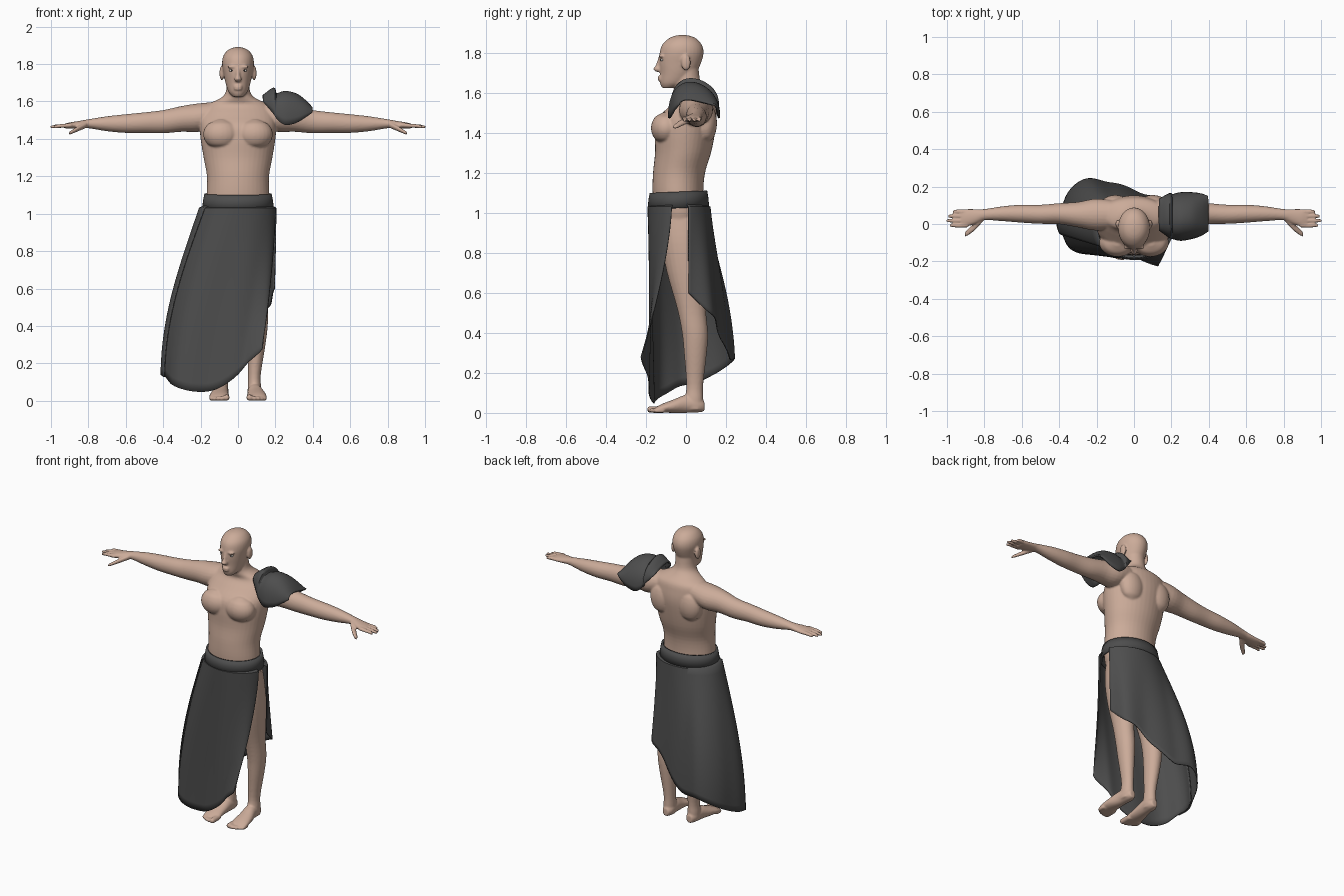
import bpy, bmesh
from math import sin, cos, pi, radians, sqrt

if "Cube" in bpy.data.objects:
    bpy.data.objects.remove(bpy.data.objects["Cube"])


def material(name, rgb):
    m = bpy.data.materials.new(name)
    m.use_nodes = True
    m.diffuse_color = (*rgb, 1)
    bsdf = m.node_tree.nodes["Principled BSDF"]
    bsdf.inputs["Base Color"].default_value = (*rgb, 1)
    bsdf.inputs["Roughness"].default_value = 0.8
    return m


skin = material("skin", (0.60, 0.41, 0.32))
cloth = material("charcoal_cloth", (0.075, 0.075, 0.075))
white = material("eye_white", (0.75, 0.72, 0.68))


def sample(keys, t):
    """Smooth curve through the keys, t from 0 to 1."""
    f = min(max(t, 0), 1) * (len(keys) - 1)
    i = min(int(f), len(keys) - 2)
    u = f - i
    a, b, c, d = (keys[min(max(i + k, 0), len(keys) - 1)] for k in (-1, 0, 1, 2))
    return [q + u / 2 * (r - p + u * (2 * p - 5 * q + 4 * r - s + u * (3 * (q - r) + s - p)))
            for p, q, r, s in zip(a, b, c, d)]


def grid(bm, rows, closed=False, caps=False):
    """Skin a list of point rows with quads."""
    vs = [[bm.verts.new(p) for p in row] for row in rows]
    n = len(vs[0])
    for lo, hi in zip(vs, vs[1:]):
        for j in range(n if closed else n - 1):
            k = (j + 1) % n
            bm.faces.new((lo[j], lo[k], hi[k], hi[j]))
    if caps:
        bm.faces.new(vs[0][::-1])
        bm.faces.new(vs[-1])


def loft(bm, axis, keys, side=1, n=24):
    """Closed form of ellipses along an axis: (place, centre, centre, radius, radius)."""
    rows = []
    steps = (len(keys) - 1) * 4
    for i in range(steps + 1):
        p, c1, c2, r1, r2 = sample(keys, i / steps)
        row = []
        for j in range(n):
            a = 2 * pi * j / n
            q = [c1 + r1 * cos(a), c2 + r2 * sin(a)]
            q.insert("xyz".index(axis), p)
            row.append((q[0] * side, q[1], q[2]))
        rows.append(row)
    grid(bm, rows, True, True)


def blob(bm, centre, radii, side=1):
    """Ellipsoid built from stacked rings."""
    x, y, z = centre
    keys = []
    for i in range(9):
        h = -0.98 + 1.96 * i / 8
        w = sqrt(1 - h * h)
        keys.append((z + radii[2] * h, x, y, radii[0] * w, radii[1] * w))
    loft(bm, "z", keys, side)


def finish(bm, name, mat, thickness=0):
    bmesh.ops.recalc_face_normals(bm, faces=bm.faces)
    mesh = bpy.data.meshes.new(name)
    bm.to_mesh(mesh)
    bm.free()
    mesh.materials.append(mat)
    ob = bpy.data.objects.new(name, mesh)
    bpy.context.collection.objects.link(ob)
    for o in bpy.context.selected_objects:
        o.select_set(False)
    ob.select_set(True)
    bpy.context.view_layer.objects.active = ob
    bpy.ops.object.shade_smooth_by_angle(angle=radians(50))
    if thickness:
        s = ob.modifiers.new("thickness", "SOLIDIFY")
        s.thickness, s.offset = thickness, 0
    return ob


# Torso and neck
bm = bmesh.new()
loft(bm, "z", [(.87, 0, -.02, .13, .1), (1, 0, -.03, .172, .125), (1.1, 0, -.04, .168, .127),
               (1.2, 0, -.035, .166, .13), (1.3, 0, -.015, .184, .14), (1.4, 0, -.005, .2, .15),
               (1.47, 0, .005, .205, .148), (1.53, 0, .03, .2, .118), (1.58, 0, .045, .17, .09),
               (1.62, 0, .02, .09, .075), (1.66, 0, .005, .063, .066), (1.74, 0, 0, .06, .062)], n=40)

# Head, nose and lips
loft(bm, "z", [(1.625, 0, -.088, .026, .03), (1.65, 0, -.06, .05, .07), (1.7, 0, -.04, .067, .09),
               (1.75, 0, -.03, .077, .105), (1.8, 0, -.022, .085, .11), (1.84, 0, -.02, .08, .1),
               (1.87, 0, -.018, .06, .073), (1.885, 0, -.018, .035, .043), (1.891, 0, -.018, .008, .01)], n=32)
loft(bm, "z", [(1.785, 0, -.128, .009, .008), (1.74, 0, -.138, .011, .014),
               (1.72, 0, -.142, .019, .022), (1.706, 0, -.135, .014, .014)])
for z in (1.667, 1.68):
    blob(bm, (0, -.13, z), (.024, .012, .007))

for s in (1, -1):
    # Chest, shoulder blade, brow and ear
    blob(bm, (.088, -.1, 1.425), (.098, .075, .08), s)
    blob(bm, (.1, .1, 1.45), (.08, .055, .1), s)
    blob(bm, (.034, -.124, 1.785), (.026, .012, .007), s)
    blob(bm, (.087, .0, 1.752), (.012, .024, .04), s)

    # Arm and palm
    loft(bm, "x", [(.08, .05, 1.54, .07, .06), (.2, .05, 1.515, .085, .076), (.3, .05, 1.507, .068, .069),
                   (.4, .055, 1.492, .056, .062), (.5, .052, 1.487, .051, .055), (.6, .055, 1.482, .048, .05),
                   (.7, .055, 1.481, .04, .04), (.8, .05, 1.481, .03, .024), (.85, .04, 1.476, .04, .02),
                   (.9, .032, 1.471, .048, .017), (.925, .03, 1.469, .045, .012)], s)

    # Fingers and thumb
    for y, tip in ((-.008, .985), (.018, 1.002), (.043, .995), (.067, .967)):
        loft(bm, "x", [(.89, y, 1.472, .011, .012), (.95, y, 1.469, .011, .011),
                       (tip, y, 1.464, .008, .008)], s, 12)
    loft(bm, "x", [(.81, .03, 1.475, .02, .016), (.86, -.02, 1.452, .022, .014),
                   (.905, -.058, 1.428, .014, .009)], s, 12)

    # Leg
    loft(bm, "z", [(.97, .085, -.02, .08, .11), (.85, .09, -.01, .088, .112), (.7, .096, .005, .08, .1),
                   (.52, .105, .028, .058, .072), (.4, .105, .045, .054, .065), (.3, .1, .047, .047, .057),
                   (.14, .088, .044, .034, .042), (.07, .088, .04, .036, .046), (.015, .088, .04, .036, .046)], s)

    # Foot and toes
    loft(bm, "y", [(.092, .086, .033, .02, .025), (.06, .086, .04, .036, .038), (0, .09, .045, .04, .045),
                   (-.06, .098, .034, .048, .034), (-.12, .1, .023, .054, .022), (-.15, .099, .015, .05, .014)], s)
    for x, tip, r in ((.062, -.193, .017), (.087, -.19, .012), (.108, -.182, .012),
                      (.126, -.172, .011), (.142, -.16, .011)):
        loft(bm, "y", [(-.11, x, r, r, r), (tip + .015, x, r, r, r), (tip, x, r, r * .6, r * .6)], s, 12)

# Fuse the parts into one smooth skin
body = finish(bm, "body", skin)
fuse = body.modifiers.new("fuse", "REMESH")
fuse.mode, fuse.voxel_size, fuse.use_smooth_shade = "VOXEL", .006, True
soft = body.modifiers.new("soften", "SMOOTH")
soft.factor, soft.iterations = .5, 4

# Eyes
for s, side in ((1, "left"), (-1, "right")):
    bm = bmesh.new()
    blob(bm, (.034, -.118, 1.766), (.013, .009, .007), s)
    finish(bm, side + "_eye", white)
    bm = bmesh.new()
    blob(bm, (.034, -.125, 1.766), (.005, .004, .005), s)
    finish(bm, side + "_pupil", cloth)

# Belt
bm = bmesh.new()
grid(bm, [[(rx * cos(a), -.038 + ry * sin(a), z + .006 * sin(a)) for a in (2 * pi * j / 48 for j in range(48))]
          for z, rx, ry in ((1.025, .186, .148), (1.07, .181, .144), (1.105, .174, .138))], True)
finish(bm, "belt", cloth, .012)

# Wrapped skirt, open on the left side; hem points run from the front slit round to the back slit
hem = [(.13, -.225, .28), (.07, -.205, .22), (0, -.185, .14), (-.12, -.17, .06), (-.24, -.16, .05),
       (-.35, -.12, .085), (-.39, -.04, .13), (-.39, .05, .15), (-.35, .15, .2), (-.24, .235, .27),
       (-.12, .21, .27), (0, .17, .36), (.09, .14, .46), (.165, .1, .51), (.185, .01, .6)]


def skirt_panel(name, start, end, lift, columns=44, rows=22):
    bm = bmesh.new()
    out = []
    for i in range(-1, rows + 1):
        u = max(i, 0) / rows
        row = []
        for j in range(columns + 1):
            t = start + (end - start) * j / columns
            a = radians(-12 - 329 * t)
            hx, hy, hz = sample(hem, t)
            w = sin(pi * t)
            e = w * sin(u * pi / 2) + (1 - w) * u ** 1.5
            grow = lift + .007 * u * sin(t * 44) - (.03 if i < 0 else 0)
            x = .004 + .2 * cos(a)
            y = -.04 + .15 * sin(a)
            row.append((x + (hx - x) * e + grow * cos(a), y + (hy - y) * e + grow * sin(a),
                        (1.045 if i < 0 else 1.03 + (hz - 1.03) * u)))
        out.append(row)
    grid(bm, out)
    finish(bm, name, cloth, .006)


skirt_panel("skirt_front", 0, .52, 0)
skirt_panel("skirt_back", .42, 1, .01)

# Shoulder guard: arches along the arm (place, centre y, half width, top, bottom)
arches = [(.135, .05, .08, 1.625, 1.6), (.19, .045, .115, 1.668, 1.535), (.205, .04, .115, 1.638, 1.51),
          (.25, .04, .125, 1.65, 1.475), (.31, .045, .12, 1.637, 1.485), (.36, .05, .108, 1.6, 1.515),
          (.395, .055, .09, 1.56, 1.54)]
bm = bmesh.new()
rows = []
for i in range(25):
    x, cy, w, top, low = sample(arches, i / 24)
    rows.append([(x, cy - w * cos(a), low + (top - low) * sin(a) ** .8 + .02 * (-cos(a)) * -sin(a))
                 for a in (pi * max(j, .001) / 24 * .9999 for j in range(25))])
grid(bm, rows)
finish(bm, "shoulder_guard", cloth, .01)
